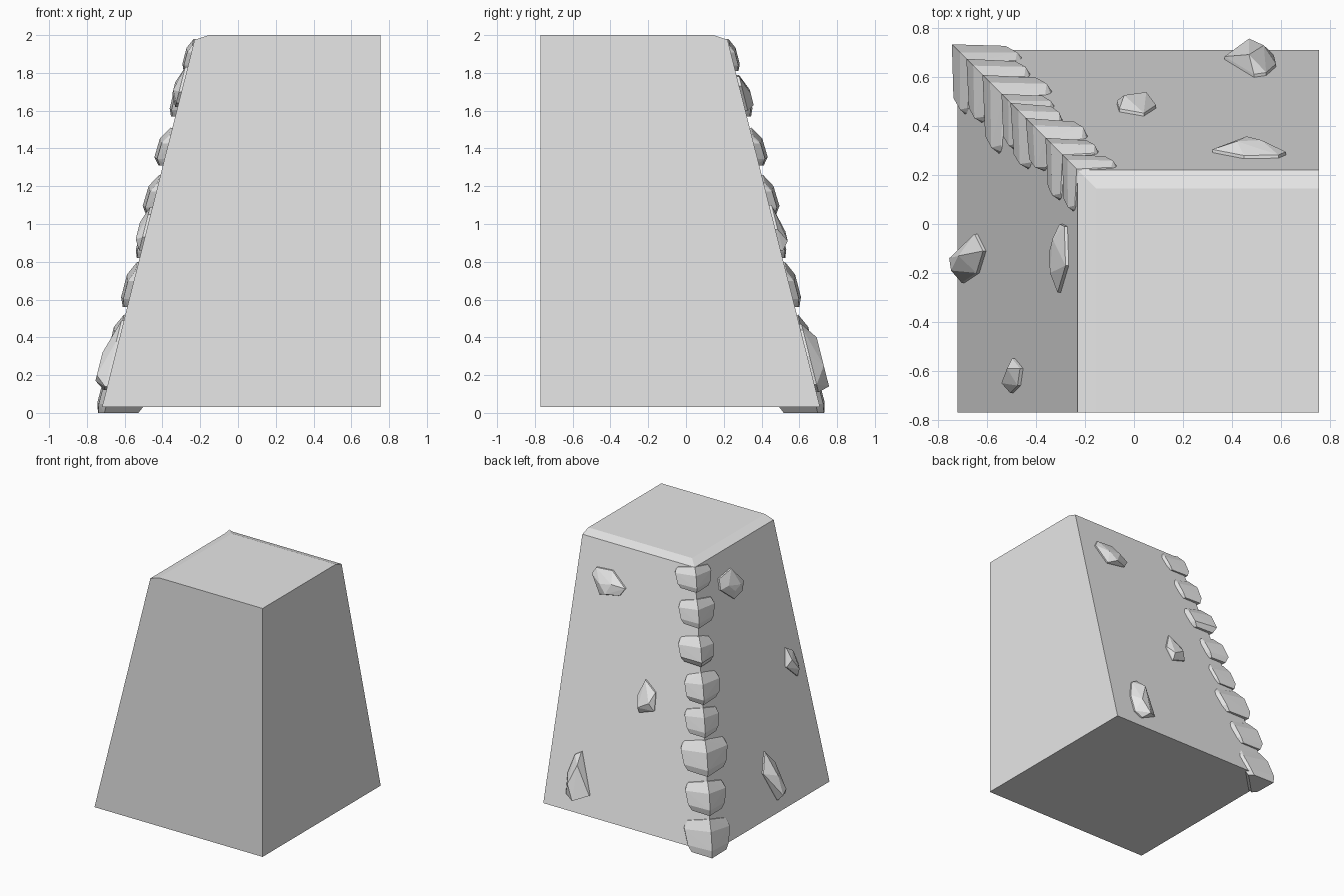
import bpy
import bmesh
import random
from mathutils import Vector

random.seed(4)
cube = bpy.data.objects.get("Cube")
if cube:
    bpy.data.objects.remove(cube, do_unlink=True)

stone = bpy.data.materials.new("stone_grey")
stone.use_nodes = True
grey = (0.8, 0.8, 0.8, 1)
stone.diffuse_color = grey
stone.node_tree.nodes["Principled BSDF"].inputs["Base Color"].default_value = grey

BASE_X, BASE_Y, BASE_Z, SLOPE = -0.72, 0.71, 0.03, 0.2513


def finish(bm, name):
    bmesh.ops.recalc_face_normals(bm, faces=bm.faces)
    mesh = bpy.data.meshes.new(name)
    bm.to_mesh(mesh)
    bm.free()
    mesh.materials.append(stone)
    obj = bpy.data.objects.new(name, mesh)
    bpy.context.collection.objects.link(obj)


def hull(points, name):
    bm = bmesh.new()
    for p in points:
        bm.verts.new(p)
    result = bmesh.ops.convex_hull(bm, input=bm.verts)
    unused = {g for g in result["geom_interior"] + result["geom_unused"]
              if isinstance(g, bmesh.types.BMVert) and g.is_valid}
    bmesh.ops.delete(bm, geom=list(unused), context="VERTS")
    finish(bm, name)


def shift(z):
    """How far the two sloping sides have moved inward at height z."""
    return SLOPE * (z - BASE_Z)


# Wall body: two plumb sides, two sloping sides, worn top edges
def wall_body():
    bm = bmesh.new()
    right, front = 0.755, -0.77
    rings = []
    for left, back, z in ((BASE_X, BASE_Y, BASE_Z), (-0.23, 0.22, 1.975), (-0.155, 0.145, 2)):
        outline = ((left, front), (right, front), (right, back), (left, back))
        rings.append([bm.verts.new((x, y, z)) for x, y in outline])
    bm.faces.new(rings[0][::-1])
    bm.faces.new(rings[-1])
    for low, high in zip(rings, rings[1:]):
        for i in range(4):
            j = (i + 1) % 4
            bm.faces.new((low[i], low[j], high[j], high[i]))
    finish(bm, "wall_body")


wall_body()


# Corner stones: chipped blocks that wrap round the sloping edge
def corner_stone(index, z0, z1, arm_x, arm_y, depth):
    points = []
    # height along the block, projection from the wall, length of the arms
    levels = ((0, 0.45, 0.8), (0.22, 1, 0.9), (0.72, 0.9, 1), (1, 0.15, 0.9))
    for t, out, reach in levels:
        z = z0 + (z1 - z0) * t
        d = depth * out * random.uniform(0.85, 1.1)
        x, y = BASE_X + shift(z), BASE_Y - shift(z)
        points.append((x - d, y + d, z))
        # the arms drop away from the corner
        z -= (z1 - z0) * t * 0.2
        x, y = BASE_X + shift(z), BASE_Y - shift(z)
        ax, ay = arm_x * reach, arm_y * reach
        points += [(x + ax * 0.85, y + d * 0.7, z), (x + ax, y - 0.02, z),
                   (x - d * 0.7, y - ay * 0.85, z), (x + 0.02, y - ay, z)]
    hull(points, f"corner_stone_{index}")


CORNER = (
    (0, 0.26, 0.25, 0.25, 0.035), (0.29, 0.52, 0.21, 0.21, 0.045),
    (0.56, 0.8, 0.23, 0.27, 0.05), (0.82, 1.02, 0.18, 0.19, 0.035),
    (1.05, 1.26, 0.15, 0.21, 0.05), (1.31, 1.51, 0.19, 0.15, 0.055),
    (1.57, 1.76, 0.17, 0.21, 0.045), (1.81, 1.98, 0.19, 0.2, 0.035),
)
for n, spec in enumerate(CORNER, 1):
    corner_stone(n, *spec)


# Loose stones: faceted chips standing out from the two sloping sides
def face_stone(name, side, outline, peaks, height):
    def place(u, z, out):
        if side == "back":
            return Vector((u, BASE_Y - shift(z) + out, z))
        return Vector((BASE_X + shift(z) - out, u, z))
    points = [place(u, z, -0.02) for u, z in outline]
    points += [place(u, z, 0.012) for u, z in outline]
    points += [place(u, z, height) for u, z in peaks]
    hull(points, name)


face_stone("back_stone_high", "back",
           ((0.62, 1.73), (0.59, 1.78), (0.45, 1.79), (0.32, 1.69), (0.36, 1.63), (0.53, 1.6)),
           ((0.42, 1.71), (0.52, 1.69), (0.46, 1.63)), 0.05)
face_stone("back_stone_middle", "back",
           ((0.04, 1.1), (-0.06, 1.03), (-0.07, 0.9), (0.05, 0.86), (0.09, 0.97)),
           ((-0.04, 0.96), (0.05, 0.91)), 0.05)
face_stone("back_stone_low", "back",
           ((0.49, 0.47), (0.54, 0.44), (0.58, 0.3), (0.57, 0.15), (0.51, 0.11), (0.37, 0.18)),
           ((0.47, 0.14), (0.53, 0.25), (0.47, 0.4)), 0.075)
face_stone("side_stone_high", "side",
           ((-0.01, 1.81), (-0.17, 1.83), (-0.28, 1.7), (-0.24, 1.64), (-0.13, 1.62), (0, 1.73)),
           ((-0.2, 1.71), (-0.12, 1.69), (-0.06, 1.75)), 0.045)
face_stone("side_stone_middle", "side",
           ((-0.59, 1.09), (-0.66, 1.05), (-0.69, 0.93), (-0.65, 0.86), (-0.55, 0.96)),
           ((-0.65, 0.92), (-0.59, 1.01)), 0.045)
face_stone("side_stone_low", "side",
           ((-0.11, 0.49), (-0.2, 0.38), (-0.24, 0.14), (-0.14, 0.12), (-0.04, 0.35)),
           ((-0.14, 0.17), (-0.13, 0.32), (-0.19, 0.2)), 0.07)
